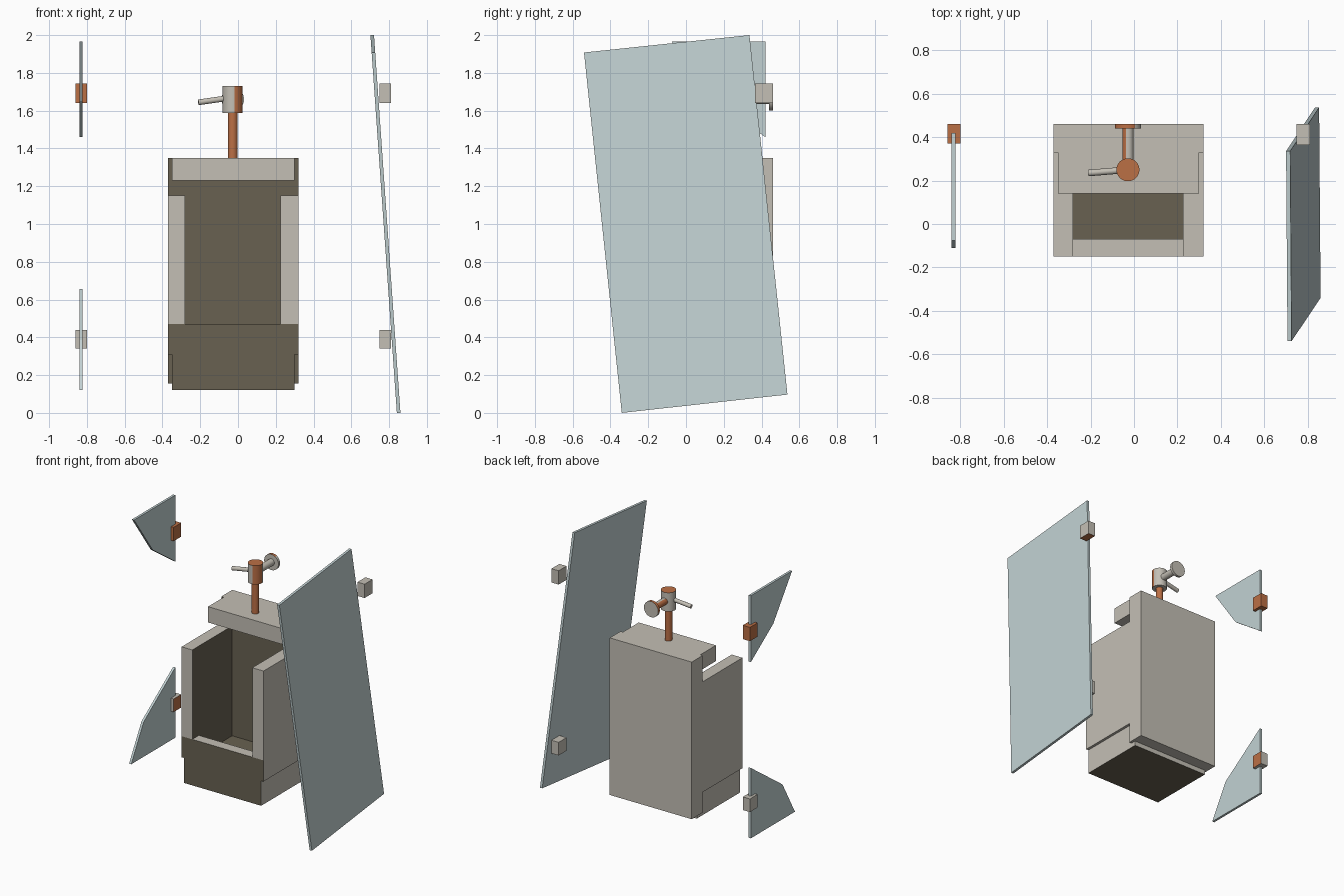
import bpy, bmesh, math
from mathutils import Vector, Matrix

cube = bpy.data.objects.get("Cube")
if cube:
    bpy.data.objects.remove(cube, do_unlink=True)


def material(name, rgb):
    m = bpy.data.materials.new(name)
    m.use_nodes = True
    color = (*rgb, 1)
    m.diffuse_color = color
    m.node_tree.nodes["Principled BSDF"].inputs["Base Color"].default_value = color
    return m


stone = material("pale stone", (0.55, 0.52, 0.46))
grime = material("dark grime", (0.138, 0.12, 0.083))
copper = material("copper", (0.50, 0.16, 0.06))
glass = material("pale blue glass", (0.54, 0.64, 0.65))


def finish(name, bm, mat, accent=None, rule=None):
    """Turn a bmesh into an object; faces whose normal meets the rule get the accent."""
    bmesh.ops.recalc_face_normals(bm, faces=bm.faces[:])
    bm.normal_update()
    mesh = bpy.data.meshes.new(name)
    mesh.materials.append(mat)
    if accent:
        mesh.materials.append(accent)
        for f in bm.faces:
            f.material_index = int(bool(rule(f.normal)))
    bm.to_mesh(mesh)
    bm.free()
    obj = bpy.data.objects.new(name, mesh)
    bpy.context.collection.objects.link(obj)
    return obj


def prism(name, profile, x0, x1, *paint, lean=0.0):
    """Extrude a y-z profile along x, leaning in x with height."""
    bm = bmesh.new()
    rings = [[bm.verts.new((x + lean * z, y, z)) for y, z in profile] for x in (x0, x1)]
    for ring in rings:
        bm.faces.new(ring)
    n = len(profile)
    for i in range(n):
        j = (i + 1) % n
        bm.faces.new((rings[0][i], rings[0][j], rings[1][j], rings[1][i]))
    return finish(name, bm, *paint)


def box(name, x, y, z, *paint):
    profile = [(y[0], z[0]), (y[1], z[0]), (y[1], z[1]), (y[0], z[1])]
    return prism(name, profile, x[0], x[1], *paint)


def rod(name, start, end, radius, *paint):
    """Smooth capped cylinder between two points."""
    a, b = Vector(start), Vector(end)
    turn = (b - a).to_track_quat("Z", "Y").to_matrix().to_4x4()
    bm = bmesh.new()
    bmesh.ops.create_cone(bm, cap_ends=True, segments=32, radius1=radius, radius2=radius,
                          depth=(b - a).length,
                          matrix=Matrix.Translation((a + b) / 2) @ turn)
    obj = finish(name, bm, *paint)
    obj.data.shade_smooth()
    obj.data.set_sharp_from_angle(angle=math.radians(40))
    return obj


def faces_front(n):
    return n.y < -0.5


# Basin body
L, R = -0.37, 0.32
FRONT, LIP, BACK = -0.15, -0.07, 0.33
box("base_block", (L + 0.02, R - 0.02), (FRONT, 0.37), (0.12, 0.31), stone, grime,
    lambda n: n.y < -0.5 or abs(n.z) > 0.5)
box("back_panel", (L, R), (BACK, 0.46), (0.155, 1.35), stone, grime, faces_front)
box("front_lip", (L, R), (FRONT, LIP), (0.31, 0.47), stone, grime, lambda n: abs(n.y) > 0.5)
box("top_ledge", (L + 0.02, R - 0.02), (0.14, BACK), (1.23, 1.35), stone)

# Side walls, stepped over the lip, grimy on the inside
wall = [(FRONT, 0.47), (LIP, 0.47), (LIP, 0.31), (BACK, 0.31), (BACK, 1.15), (FRONT, 1.15)]
prism("right_wall", wall, L, -0.28, stone, grime, lambda n: n.x > 0.5)
prism("left_wall", wall, 0.225, R, stone, grime, lambda n: n.x < -0.5)

# Basin floor and drain
CX, CY = -0.028, 0.25
box("basin_floor", (-0.28, 0.225), (LIP, BACK), (0.308, 0.314), grime)
rod("drain", (CX, 0.12, 0.312), (CX, 0.12, 0.318), 0.063, grime)

# Flush valve
rod("riser_pipe", (CX, CY, 1.34), (CX, CY, 1.59), 0.026, copper)
rod("valve_body", (CX, CY, 1.587), (CX, CY, 1.73), 0.053, stone, copper,
    lambda n: n.z > 0.5 or (n.x > 0.1 and n.y < 0.05))
rod("wall_pipe", (CX, CY, 1.66), (CX, 0.45, 1.66), 0.026, stone, copper,
    lambda n: n.x < -0.35)
rod("wall_flange", (CX, 0.44, 1.66), (CX, 0.46, 1.66), 0.06, stone, copper,
    lambda n: abs(n.y) < 0.5 and n.x < 0.5 and n.z > -0.2)
rod("lever", (CX, CY, 1.67), (-0.21, 0.235, 1.644), 0.015, stone)

# Wall brackets
for level, z in (("lower", (0.34, 0.44)), ("upper", (1.64, 1.745))):
    low = level == "lower"
    box(level + "_left_bracket", (0.75, 0.81), (0.365, 0.46), z, stone, copper,
        lambda n: not low and n.z < -0.5)
    box(level + "_right_bracket", (-0.86, -0.80), (0.37, 0.46), z, stone, copper,
        lambda n: not low or n.x > 0.5)

# Broken partition shards
prism("upper_shard", [(0.42, 1.965), (-0.075, 1.965), (0.15, 1.65), (0.42, 1.46)],
      -0.84, -0.822, glass)
prism("lower_shard", [(0.42, 0.655), (0.04, 0.385), (-0.11, 0.12), (0.42, 0.12)],
      -0.84, -0.822, glass)

# Fallen, tilted partition sheet
prism("leaning_partition", [(-0.34, 0.0), (0.537, 0.097), (0.336, 2.0), (-0.54, 1.908)],
      0.841, 0.86, glass, lean=-0.07)
